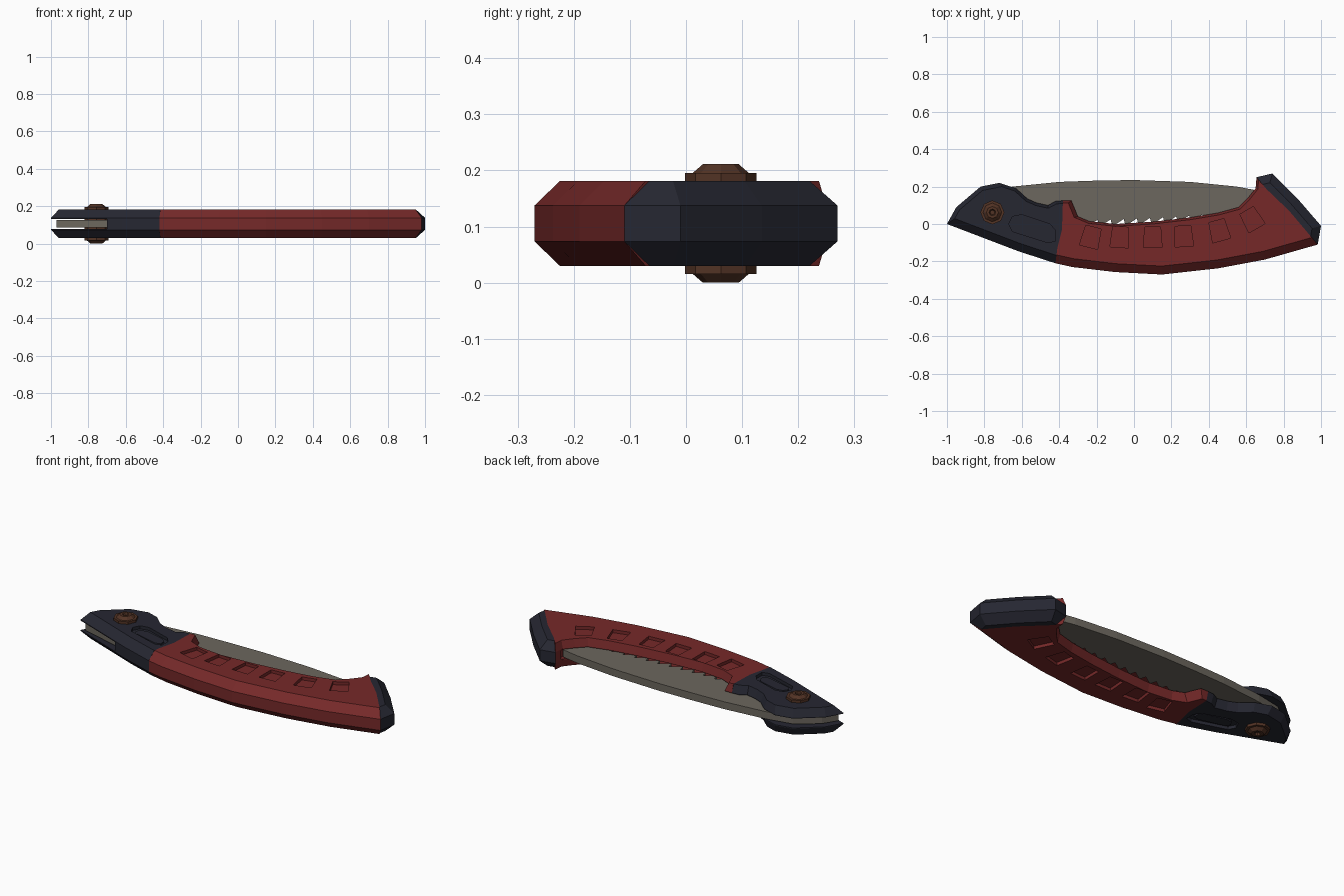
import bpy, bmesh, math
from mathutils import Vector

if "Cube" in bpy.data.objects:
    bpy.data.objects.remove(bpy.data.objects["Cube"])

ZC = 0.1055                      # mid plane of the closed saw


def material(name, rgb):
    m = bpy.data.materials.new(name)
    m.diffuse_color = (*rgb, 1)
    m.use_nodes = True
    m.node_tree.nodes["Principled BSDF"].inputs["Base Color"].default_value = m.diffuse_color
    return m


RED = material("red grip", (0.18, 0.022, 0.022))
DARK = material("dark plastic", (0.019, 0.020, 0.031))
STEEL = material("grey steel", (0.15, 0.135, 0.112))
BROWN = material("brown bolt", (0.085, 0.033, 0.018))


def loft(name, rings, mat=None):
    """Closed solid from a stack of equal-length point rings (counter-clockwise, bottom up)."""
    bm = bmesh.new()
    vs = [[bm.verts.new(p) for p in r] for r in rings]
    n = len(rings[0])
    for a, b in zip(vs, vs[1:]):
        for i in range(n):
            j = (i + 1) % n
            bm.faces.new((a[i], a[j], b[j], b[i]))
    bm.faces.new(vs[0][::-1])
    bm.faces.new(vs[-1])
    bmesh.ops.recalc_face_normals(bm, faces=bm.faces)
    me = bpy.data.meshes.new(name)
    bm.to_mesh(me)
    bm.free()
    ob = bpy.data.objects.new(name, me)
    bpy.context.collection.objects.link(ob)
    if mat:
        me.materials.append(mat)
    return ob


def prism(name, pts, z0, z1, mat=None):
    return loft(name, [[(x, y, z) for x, y in pts] for z in (z0, z1)], mat)


def inset(prof):
    """Offset each edge inwards by its own width (third value of its first point)."""
    out, n = [], len(prof)
    for i in range(n):
        p0, p, p1 = (Vector(prof[k % n][:2]) for k in (i - 1, i, i + 1))
        w0, w1 = prof[i - 1][2], prof[i][2]
        d0, d1 = (p - p0).normalized(), (p1 - p).normalized()
        n0, n1 = Vector((-d0.y, d0.x)), Vector((-d1.y, d1.x))
        det = n0.x * n1.y - n0.y * n1.x
        if abs(det) < 0.03:
            q = p + (n0 + n1).normalized() * (w0 + w1) / 2
        else:
            q = p + Vector((w0 * n1.y - w1 * n0.y, n0.x * w1 - n1.x * w0)) / det
        out.append(q)
    return out


def chamfered(name, prof, mat):
    ins = inset(prof)
    full = [Vector(p[:2]) for p in prof]
    stack = [(ins, -0.0755), (full, -0.032), (full, 0.032), (ins, 0.0755)]
    return loft(name, [[(p.x, p.y, ZC + z) for p in r] for r, z in stack], mat)


def cut(ob, cutters):
    for c in cutters:
        m = ob.modifiers.new("cut", "BOOLEAN")
        m.operation, m.solver, m.object = "DIFFERENCE", "EXACT", c
    dg = bpy.context.evaluated_depsgraph_get()
    dg.update()
    me = bpy.data.meshes.new_from_object(ob.evaluated_get(dg))
    ob.modifiers.clear()
    ob.data = me


def w(width, *pts):
    return [(x, y, width) for x, y in pts]


# shared joint lines between the parts
front_joint = [(-0.42, -0.21), (-0.41, -0.13), (-0.385, -0.03), (-0.38, 0.125)]
rear_joint = [(0.982, -0.11), (0.94, -0.06), (0.83, 0.07), (0.71, 0.185), (0.655, 0.25)]

# head, grip and end cap
head = chamfered("pivot_head", w(0.042, (-1, 0), (-0.62, -0.145)) + w(0, *front_joint[:3])
                 + w(0.015, front_joint[3], (-0.42, 0.122), (-0.46, 0.10), (-0.52, 0.113),
                     (-0.57, 0.135), (-0.63, 0.19))
                 + w(0.022, (-0.72, 0.22), (-0.82, 0.20), (-0.95, 0.09)), DARK)
grip = chamfered("grip", w(0.045, front_joint[0], (-0.33, -0.23), (-0.1, -0.257), (0.15, -0.27),
                           (0.45, -0.237), (0.7, -0.19))
                 + w(0, *rear_joint[:4])
                 + w(0.012, rear_joint[4], (0.65, 0.19), (0.61, 0.14), (0.56, 0.09), (0.45, 0.06),
                     (0.3, 0.035), (0.1, 0.012), (-0.1, 0.0), (-0.24, 0.015))
                 + w(0.02, (-0.3, 0.04)) + w(0.012, (-0.335, 0.125))
                 + w(0, *front_joint[:0:-1]), RED)
chamfered("end_cap", w(0.045, rear_joint[0], (1.0, -0.01), (0.875, 0.135), (0.74, 0.27))
          + w(0, *rear_joint[:0:-1]), DARK)

# cutters: blade slot, head recess and grip notches
slot = prism("slot_cutter", [(-1.1, -0.3), (-0.7, -0.3), (-0.7, -0.08), (-0.4, -0.12), (0, -0.15),
                             (0.4, -0.11), (0.66, 0.0), (0.67, 0.2), (0.62, 0.21), (0.62, 0.4),
                             (-1.1, 0.4)], ZC - 0.027, ZC + 0.027)
recess = [(-0.67, 0.0), (-0.65, -0.04), (-0.46, -0.10), (-0.42, -0.09), (-0.42, -0.035),
          (-0.45, 0.0), (-0.60, 0.05), (-0.65, 0.04)]
notches = [(-0.23, -0.07, -14), (-0.075, -0.07, -4), (0.1, -0.07, 0), (0.265, -0.065, 4),
           (0.455, -0.035, 15), (0.63, 0.025, 30)]
head_cut, grip_cut = [slot], [slot]
for side in (-1, 1):
    z0, z1 = sorted((ZC + side * 0.058, ZC + side * 0.12))
    head_cut.append(prism("recess_cutter", recess, z0, z1))
    for x, y, a in notches:
        c, s = math.cos(math.radians(a)), math.sin(math.radians(a))
        quad = [(-0.05, -0.055), (0.05, -0.055), (0.042, 0.055), (-0.042, 0.055)]
        grip_cut.append(prism("notch_cutter", [(x + u * c - v * s, y + u * s + v * c)
                                               for u, v in quad], z0, z1))
cut(head, head_cut)
cut(grip, grip_cut)
for c in set(head_cut + grip_cut):
    bpy.data.objects.remove(c)

# raised pad inside each head recess
for side in (-1, 1):
    z0, z1 = sorted((ZC + side * 0.055, ZC + side * 0.066))
    prism("recess_pad", [(-0.545 + (x + 0.545) * 0.78, -0.025 + (y + 0.025) * 0.62)
                         for x, y in recess], z0, z1, DARK)

# folded blade with a toothed lower edge
teeth = []
for i in range(13):
    x = -0.295 + i * 0.07
    y = 0.03 + 0.045 * x + 0.05 * x * x
    teeth += [(x - 0.03, y - 0.04), (x + 0.03, y)]
prism("blade", [(-0.97, 0.0), (-0.7, -0.075), (-0.45, -0.05)] + teeth
      + [(0.655, 0.06), (0.655, 0.18), (0.55, 0.2), (0.3, 0.225), (0, 0.235), (-0.2, 0.232),
         (-0.4, 0.225), (-0.65, 0.2), (-0.8, 0.17), (-0.92, 0.08)], ZC - 0.021, ZC + 0.021, STEEL)

# pivot bolt through the head, turned from a stepped outline
half = [(0.012, 0.094), (0.018, 0.1055), (0.032, 0.1055), (0.05, 0.09), (0.064, 0.09),
        (0.064, 0.07)]
outline = [(r, -z) for r, z in half] + half[::-1]
loft("pivot_bolt", [[(-0.757 + r * math.cos(k * math.pi / 4), 0.062 + r * math.sin(k * math.pi / 4),
                      ZC + z) for k in range(8)] for r, z in outline], BROWN)
